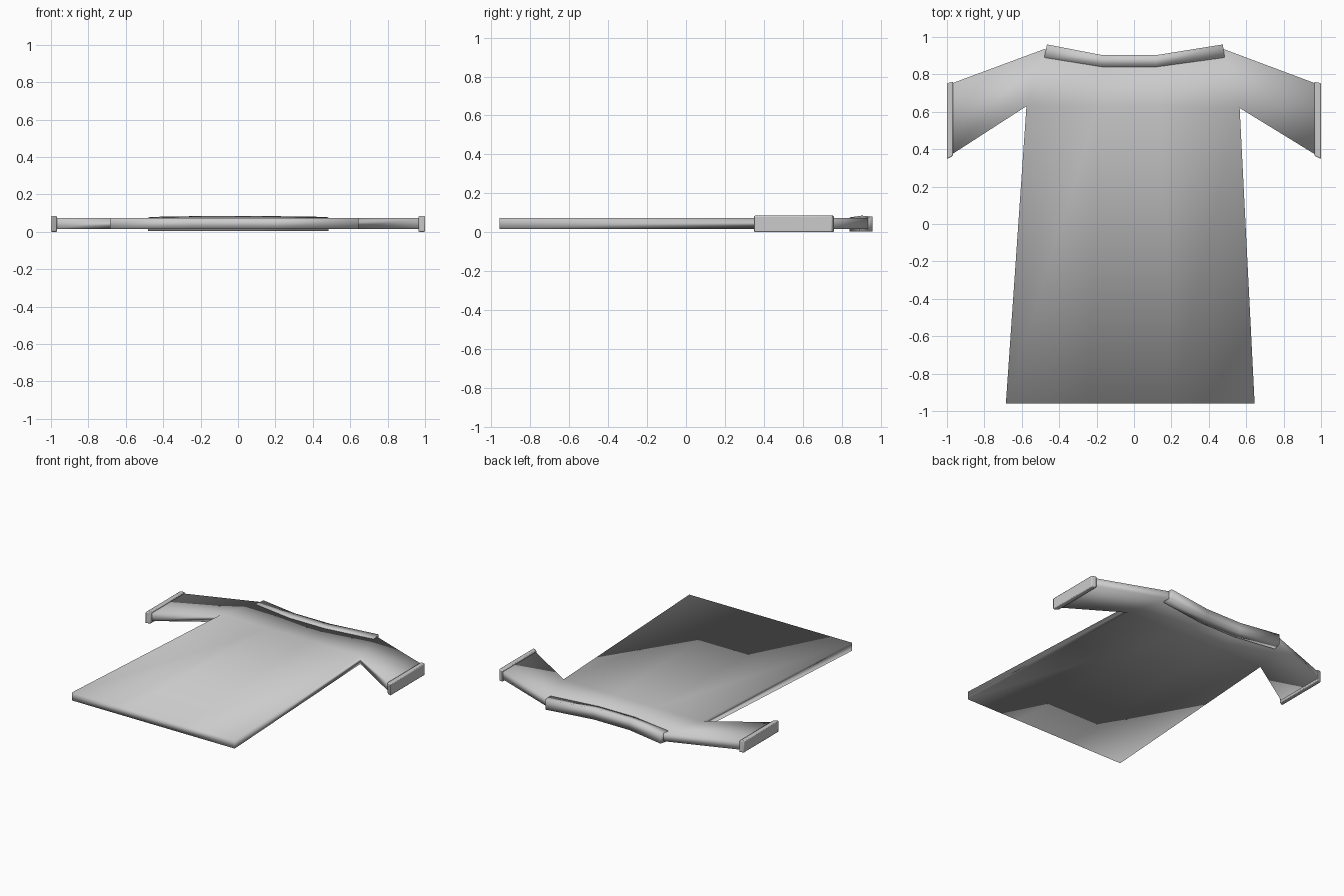
import bpy, bmesh, math

if "Cube" in bpy.data.objects:
    bpy.data.objects.remove(bpy.data.objects["Cube"])


def slab(name, points, faces, z0, z1, bevel=0.0):
    """Flat panel of shared faces, extruded from z0 to z1; z1 may be one height per point."""
    bm = bmesh.new()
    heights = z1 if isinstance(z1, list) else [z1] * len(points)
    low = [bm.verts.new((x, y, z0)) for x, y in points]
    high = [bm.verts.new((x, y, h)) for (x, y), h in zip(points, heights)]
    edges = {(f[i - 1], f[i]) for f in faces for i in range(len(f))}
    for f in faces:
        bm.faces.new([low[i] for i in reversed(f)])
        bm.faces.new([high[i] for i in f])
    for a, b in edges:
        if (b, a) not in edges:                      # outline edge gets a rim face
            bm.faces.new((low[a], low[b], high[b], high[a]))
    bmesh.ops.recalc_face_normals(bm, faces=bm.faces)
    for f in bm.faces:
        f.smooth = True
    mesh = bpy.data.meshes.new(name)
    bm.to_mesh(mesh)
    bm.free()
    ob = bpy.data.objects.new(name, mesh)
    bpy.context.collection.objects.link(ob)
    if bevel:
        mod = ob.modifiers.new("soft_rim", "BEVEL")
        mod.width = bevel
        mod.segments = 2
        bpy.ops.object.select_all(action="DESELECT")
        ob.select_set(True)
        bpy.context.view_layer.objects.active = ob
        bpy.ops.object.shade_smooth_by_angle(angle=math.radians(40))
    return ob


# Shirt body with both sleeves, softly shaded over its rim like padded cloth
shirt = [
    (-0.685, -0.96), (-0.24, -0.96), (0.21, -0.96), (0.645, -0.96),   # 0-3 hem
    (-0.575, 0.63), (-0.19, 0.63), (0.14, 0.63), (0.565, 0.62),       # 4-7 chest
    (-0.48, 0.935), (-0.17, 0.87), (0.12, 0.87), (0.48, 0.935),       # 8-11 neckline
    (-0.985, 0.365), (-0.985, 0.748), (0.98, 0.365), (0.98, 0.748),   # 12-15 sleeve ends
]
slab("shirt_body", shirt, [
    (0, 1, 5, 4), (1, 2, 6, 5), (2, 3, 7, 6),
    (4, 5, 9, 8), (5, 6, 10, 9), (6, 7, 11, 10),
    (12, 4, 8, 13), (7, 14, 15, 11),
], 0.016, 0.074)

# Collar band along the neckline, rising towards the back edge
collar = [
    (-0.48, 0.89), (-0.17, 0.84), (0.12, 0.84), (0.485, 0.89),
    (-0.465, 0.96), (-0.17, 0.903), (0.12, 0.903), (0.475, 0.96),
]
slab("collar", collar, [(i, i + 1, i + 5, i + 4) for i in range(3)],
     0.004, [0.076] * 4 + [0.08, 0.085, 0.085, 0.08])

# Sleeve cuffs
for name, inner, outer in (("left_cuff", -0.967, -1.0), ("right_cuff", 0.965, 1.0)):
    ends = [(inner, 0.365), (outer, 0.347), (outer, 0.752), (inner, 0.762)]
    if outer > 0:
        ends.reverse()
    slab(name, ends[::-1], [(0, 1, 2, 3)], 0.0, 0.085, 0.006)
